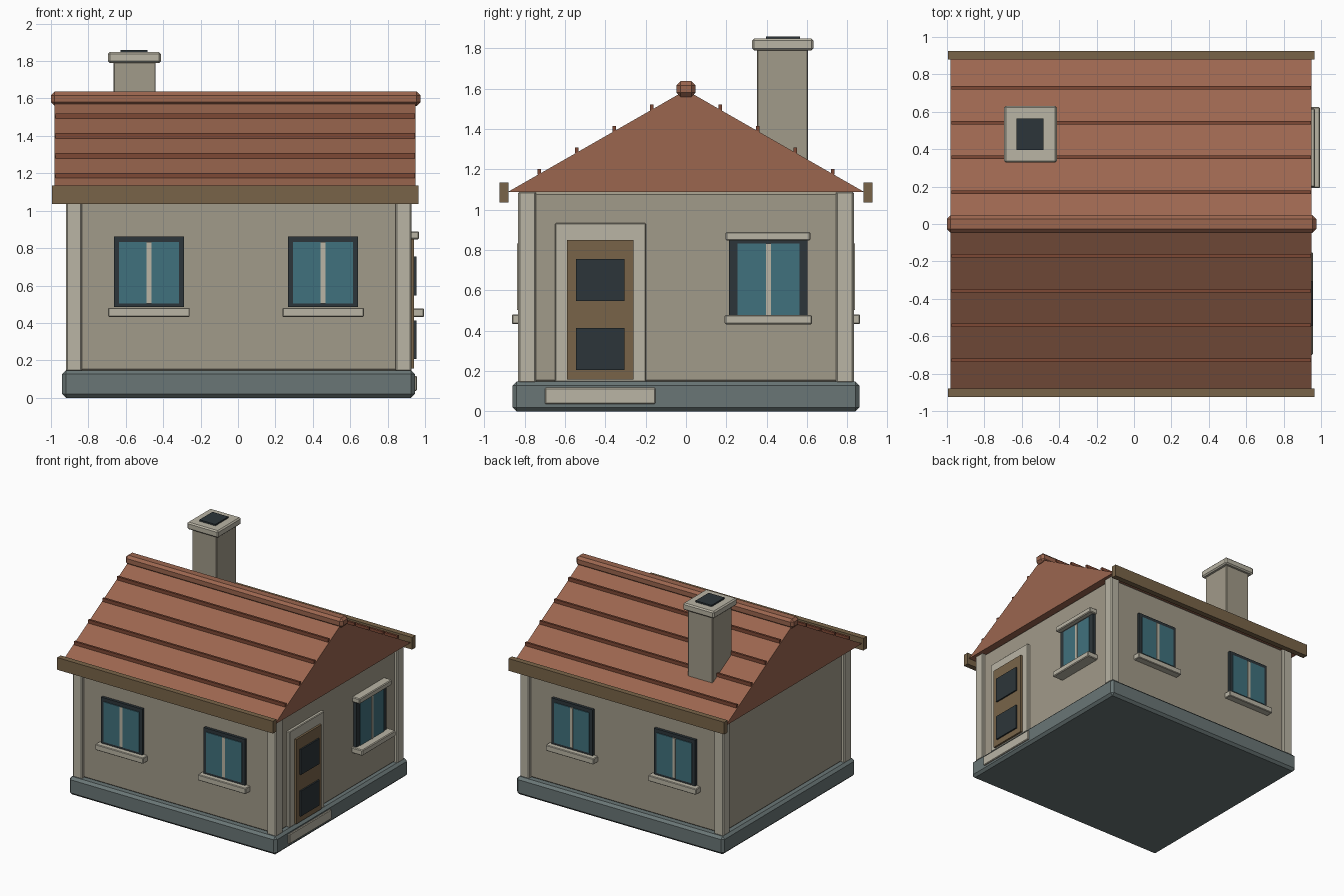
import bpy

if "Cube" in bpy.data.objects:
    bpy.data.objects.remove(bpy.data.objects["Cube"])


def material(name, r, g, b):
    m = bpy.data.materials.new(name)
    m.diffuse_color = tuple((c / 255) ** 2.2 for c in (r, g, b)) + (1,)
    m.use_nodes = True
    m.node_tree.nodes["Principled BSDF"].inputs["Base Color"].default_value = m.diffuse_color
    return m


WALL = material("plaster", 160, 153, 136)
TRIM = material("pale_stone", 184, 179, 163)
ROOF = material("roof_tile", 154, 102, 80)
BATTEN = material("roof_batten", 125, 74, 56)
BASE = material("foundation_stone", 105, 117, 117)
DARK = material("dark_frame", 48, 56, 60)
GLASS = material("glass", 66, 112, 124)
WOOD = material("wood", 120, 100, 74)


def mesh_object(name, verts, faces, mat, bevel=0):
    me = bpy.data.meshes.new(name)
    me.from_pydata(verts, [], faces)
    me.materials.append(mat)
    ob = bpy.data.objects.new(name, me)
    bpy.context.collection.objects.link(ob)
    if bevel:
        mod = ob.modifiers.new("bevel", 'BEVEL')
        mod.width = bevel
        mod.segments = 1
    return ob


def box(name, xr, yr, zr, mat, bevel=0):
    (x0, x1), (y0, y1), (z0, z1) = (sorted(r) for r in (xr, yr, zr))
    verts = [(x, y, z) for x in (x0, x1) for y in (y0, y1) for z in (z0, z1)]
    faces = [(0, 1, 3, 2), (4, 6, 7, 5), (0, 4, 5, 1),
             (2, 3, 7, 6), (0, 2, 6, 4), (1, 5, 7, 3)]
    return mesh_object(name, verts, faces, mat, bevel)


# Foundation, walls and corner posts
box("foundation", (-0.94, 0.945), (-0.86, 0.86), (0, 0.147), BASE, 0.02)
box("walls", (-0.89, 0.9), (-0.805, 0.805), (0.14, 1.09), WALL, 0.015)
for s, side in ((-1, "front"), (1, "back")):
    for xr, end in (((-0.92, -0.835), "left"), ((0.843, 0.928), "right")):
        box(f"corner_post_{side}_{end}", xr, (s * 0.743, s * 0.832), (0.14, 1.09), TRIM, 0.008)

# Roof prism, running along x
X0, X1, EAVE, ZE, ZR = -0.98, 0.95, 0.885, 1.087, 1.593
profile = [(-EAVE, ZE), (EAVE, ZE), (0, ZR)]
mesh_object("roof", [(x, y, z) for x in (X0, X1) for y, z in profile],
            [(2, 1, 0), (3, 4, 5), (0, 1, 4, 3), (1, 2, 5, 4), (2, 0, 3, 5)], ROOF)
box("ridge_cap", (-1.0, 0.975), (-0.047, 0.047), (1.56, 1.637), ROOF, 0.02)

# Eave boards and roof battens on both slopes
for s, side in ((-1, "front"), (1, "back")):
    box(f"eave_board_{side}", (-0.995, 0.965), (s * 0.88, s * 0.925), (1.035, 1.135), WOOD)
    for i in range(4):
        y = s * (0.17 + 0.186 * i)
        z = ZR - abs(y) * (ZR - ZE) / EAVE + 0.013
        box(f"roof_batten_{side}_{i + 1}", (-0.975, 0.945), (y - 0.009, y + 0.009),
            (z - 0.016, z + 0.012), BATTEN)

# Front and back windows
for s, side in ((-1, "front"), (1, "back")):
    for cx, end in ((-0.476, "left"), (0.455, "right")):
        tag = f"{side}_{end}"
        box(f"window_frame_{tag}", (cx - 0.187, cx + 0.187), (s * 0.78, s * 0.828), (0.485, 0.862), DARK)
        box(f"window_glass_{tag}", (cx - 0.16, cx + 0.16), (s * 0.79, s * 0.834), (0.503, 0.832), GLASS)
        box(f"window_bar_{tag}", (cx - 0.013, cx + 0.013), (s * 0.8, s * 0.838), (0.503, 0.832), TRIM)
        box(f"window_sill_{tag}", (cx - 0.218, cx + 0.218), (s * 0.79, s * 0.863), (0.433, 0.481), TRIM, 0.005)

# Side window with lintel and sill
box("side_window_frame", (0.87, 0.928), (0.212, 0.603), (0.47, 0.855), DARK)
box("side_window_glass", (0.88, 0.934), (0.255, 0.562), (0.475, 0.832), GLASS)
box("side_window_bar", (0.89, 0.938), (0.396, 0.421), (0.475, 0.832), TRIM)
box("side_window_lintel", (0.88, 0.968), (0.197, 0.617), (0.847, 0.89), TRIM, 0.006)
box("side_window_sill", (0.88, 0.995), (0.192, 0.625), (0.431, 0.478), TRIM, 0.006)

# Door with surround, two panels and step
box("door_surround", (0.87, 0.925), (-0.65, -0.198), (0.145, 0.933), TRIM, 0.005)
box("door", (0.88, 0.942), (-0.589, -0.26), (0.157, 0.85), WOOD)
for z0, z1, tag in ((0.547, 0.755, "upper"), (0.206, 0.414, "lower")):
    box(f"door_panel_{tag}", (0.9, 0.954), (-0.545, -0.304), (z0, z1), DARK)
box("door_step", (0.88, 0.957), (-0.7, -0.152), (0.037, 0.117), TRIM, 0.005)

# Chimney
box("chimney_stack", (-0.665, -0.44), (0.352, 0.605), (1.15, 1.8), WALL, 0.005)
box("chimney_cap", (-0.695, -0.412), (0.328, 0.632), (1.79, 1.848), TRIM, 0.01)
box("chimney_flue", (-0.628, -0.483), (0.396, 0.565), (1.8, 1.86), DARK)
